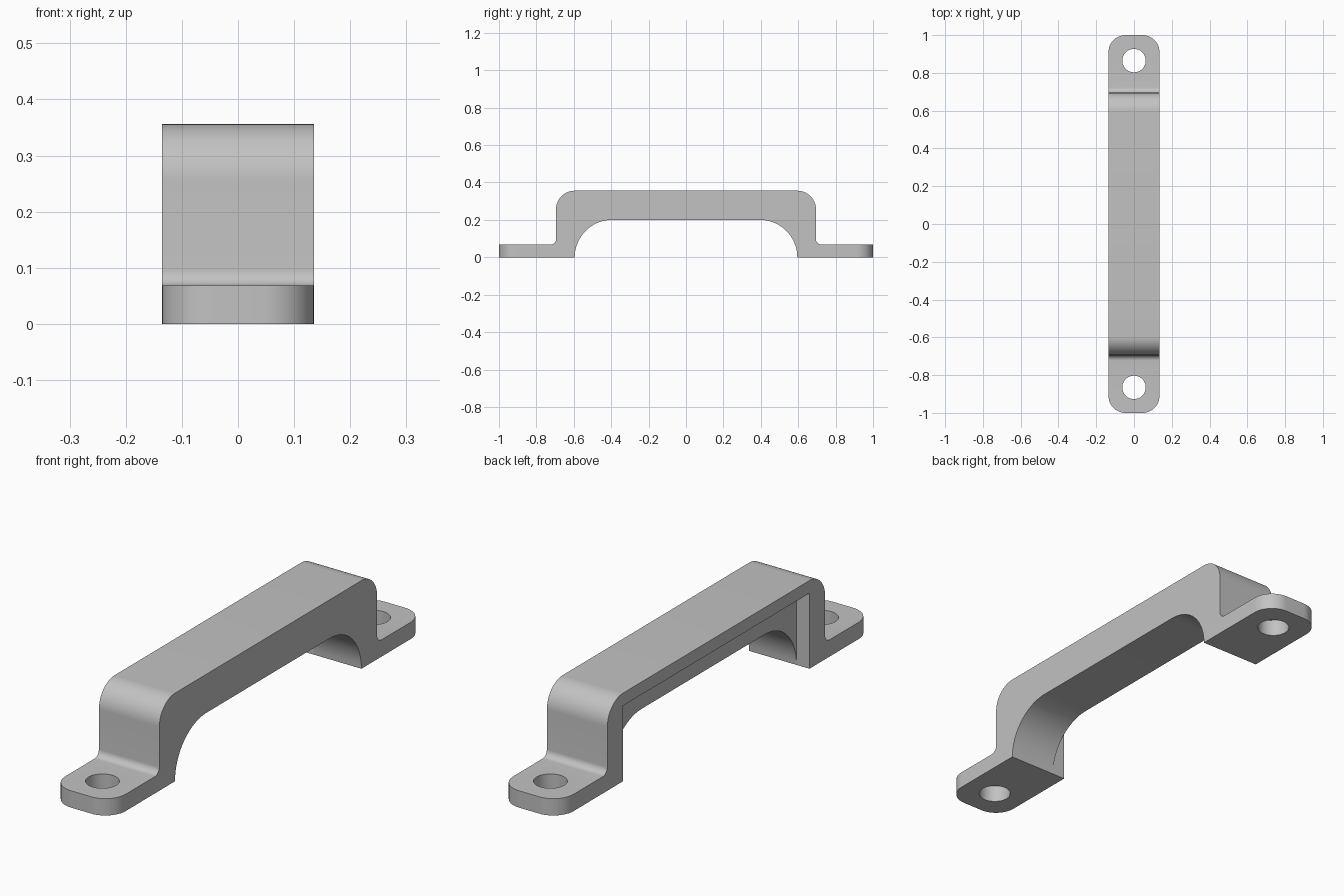
import bpy
import bmesh
import math

cube = bpy.data.objects.get("Cube")
if cube:
    bpy.data.objects.remove(cube, do_unlink=True)

HALF_WIDTH = 0.135
LEG_IN, LEG_OUT = 0.595, 0.695
FOOT_Z, TOP_Z = 0.068, 0.356


def arc(cx, cy, r, start, end, steps=16):
    """Points on an arc, angles in degrees."""
    angles = [math.radians(start + (end - start) * i / steps) for i in range(steps + 1)]
    return [(cx + r * math.cos(a), cy + r * math.sin(a)) for a in angles]


def prism(name, points, low, high, axis):
    """Extrude a 2D outline along x (points are y, z) or z (points are x, y)."""
    bm = bmesh.new()
    place = (lambda p: (low, *p)) if axis == "x" else (lambda p: (*p, low))
    face = bm.faces.new([bm.verts.new(place(p)) for p in points])
    shift = (high - low, 0, 0) if axis == "x" else (0, 0, high - low)
    new = bmesh.ops.extrude_face_region(bm, geom=[face])["geom"]
    bmesh.ops.translate(bm, vec=shift, verts=[v for v in new if isinstance(v, bmesh.types.BMVert)])
    bmesh.ops.recalc_face_normals(bm, faces=bm.faces)
    mesh = bpy.data.meshes.new(name)
    bm.to_mesh(mesh)
    bm.free()
    obj = bpy.data.objects.new(name, mesh)
    bpy.context.collection.objects.link(obj)
    return obj


def cut(target, cutter, operation):
    """Apply a boolean and discard its cutter."""
    mod = target.modifiers.new(cutter.name, "BOOLEAN")
    mod.object, mod.operation, mod.solver = cutter, operation, "EXACT"
    bpy.context.view_layer.objects.active = target
    bpy.ops.object.modifier_apply(modifier=mod.name)
    bpy.data.objects.remove(cutter, do_unlink=True)


# Side profile: arch, foot, fillet, leg and rounded shoulder, then mirrored
half = arc(0.395, 0, 0.2, 90, 0)
half += [(1.1, 0), (1.1, FOOT_Z)]
half += arc(LEG_OUT + 0.028, FOOT_Z + 0.028, 0.028, 270, 180, 8)
half += arc(LEG_OUT - 0.1, TOP_Z - 0.1, 0.1, 0, 90)
profile = half + [(-y, z) for y, z in reversed(half)]
handle = prism("pull_handle", profile, -0.2, 0.2, "x")

# Plan outline with rounded foot ends
r = 0.09
corner = arc(HALF_WIDTH - r, 1 - r, r, 0, 90)
end = corner + [(-x, y) for x, y in reversed(corner)]
plan = end + [(-x, -y) for x, y in end]
cut(handle, prism("plan_trim", plan, -0.2, 0.6, "z"), "INTERSECT")

# Rectangular recess open on one side and below
recess = [(-LEG_IN, -0.1), (LEG_IN, -0.1), (LEG_IN, 0.305), (-LEG_IN, 0.305)]
cut(handle, prism("side_recess", recess, -0.3, -0.077, "x"), "DIFFERENCE")

# Screw holes
for side in (-1, 1):
    hole = arc(0, side * 0.865, 0.062, 0, 360, 40)[:-1]
    cut(handle, prism("screw_hole", hole, -0.1, 0.2, "z"), "DIFFERENCE")

# Grey metal
grey = bpy.data.materials.new("grey_metal")
colour = (0.54, 0.54, 0.54, 1)
grey.use_nodes = True
grey.diffuse_color = colour
grey.node_tree.nodes["Principled BSDF"].inputs["Base Color"].default_value = colour
handle.data.materials.clear()
handle.data.materials.append(grey)

bpy.ops.object.select_all(action="DESELECT")
handle.select_set(True)
bpy.context.view_layer.objects.active = handle
bpy.ops.object.shade_smooth_by_angle(angle=math.radians(30))
